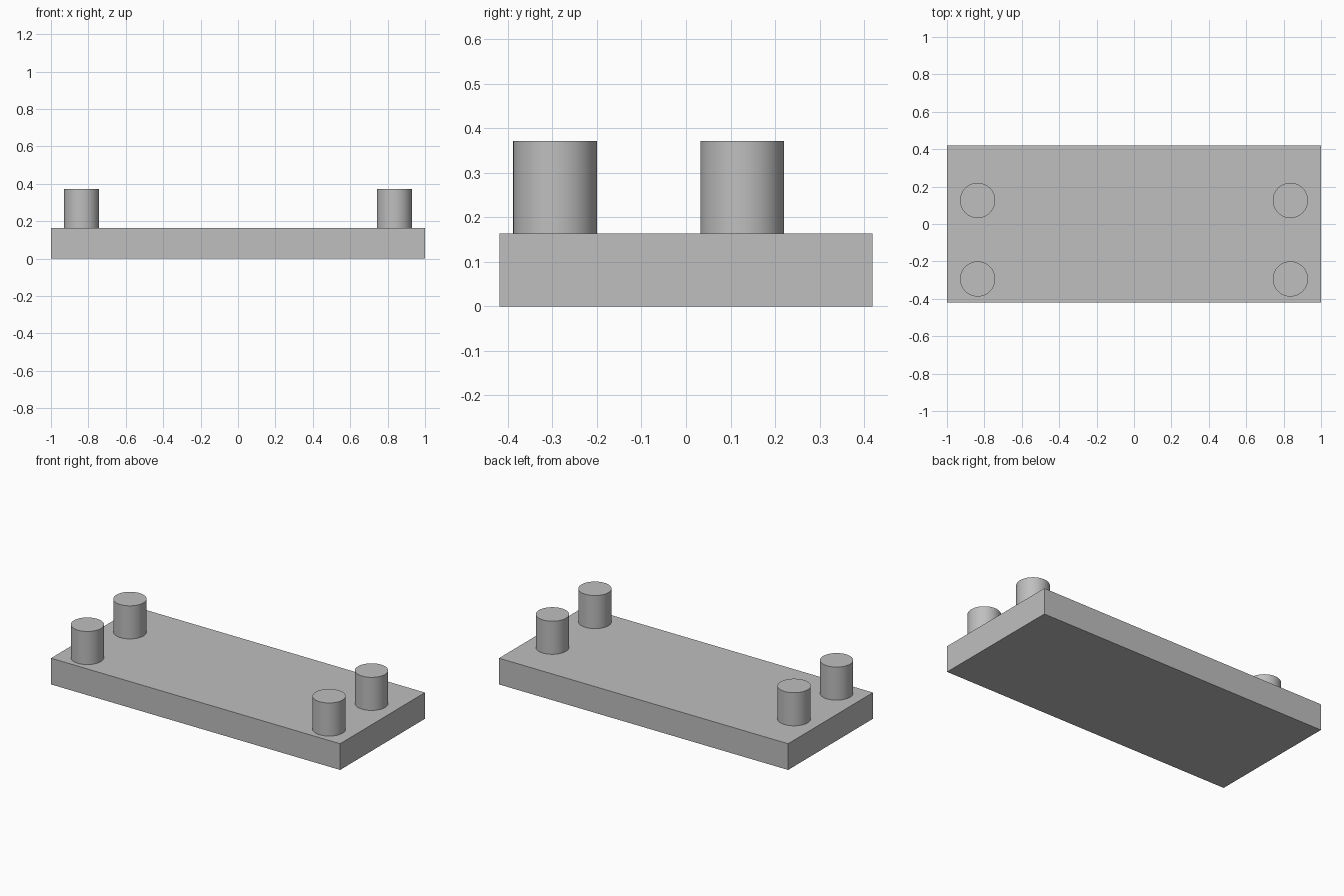
import bpy
import math

cube = bpy.data.objects.get("Cube")
if cube:
    bpy.data.objects.remove(cube, do_unlink=True)

# Single plain grey
grey = bpy.data.materials.new("plain_grey")
grey.use_nodes = True
colour = (0.52, 0.52, 0.52, 1)
grey.diffuse_color = colour
grey.node_tree.nodes["Principled BSDF"].inputs["Base Color"].default_value = colour

LENGTH, WIDTH, THICK = 2.0, 0.838, 0.164
PEG_RADIUS, PEG_TOP, SINK = 0.094, 0.371, 0.02


def finish(name):
    obj = bpy.context.object
    obj.name = name
    obj.data.materials.append(grey)
    return obj


# Base plate
bpy.ops.mesh.primitive_cube_add(size=1, location=(0, 0, THICK / 2))
plate = finish("base_plate")
plate.scale = (LENGTH, WIDTH, THICK)
bpy.ops.object.transform_apply(location=False, rotation=False, scale=True)


# Pegs, seated slightly into the plate
def peg(name, x, y):
    bottom = THICK - SINK
    bpy.ops.mesh.primitive_cylinder_add(
        vertices=64, radius=PEG_RADIUS, depth=PEG_TOP - bottom,
        location=(x, y, (PEG_TOP + bottom) / 2))
    finish(name)
    bpy.ops.object.shade_smooth_by_angle(angle=math.radians(30))


for side, x in (("left", 0.836), ("right", -0.836)):
    for row, y in (("front", -0.294), ("back", 0.126)):
        peg(f"{row}_{side}_peg", x, y)
